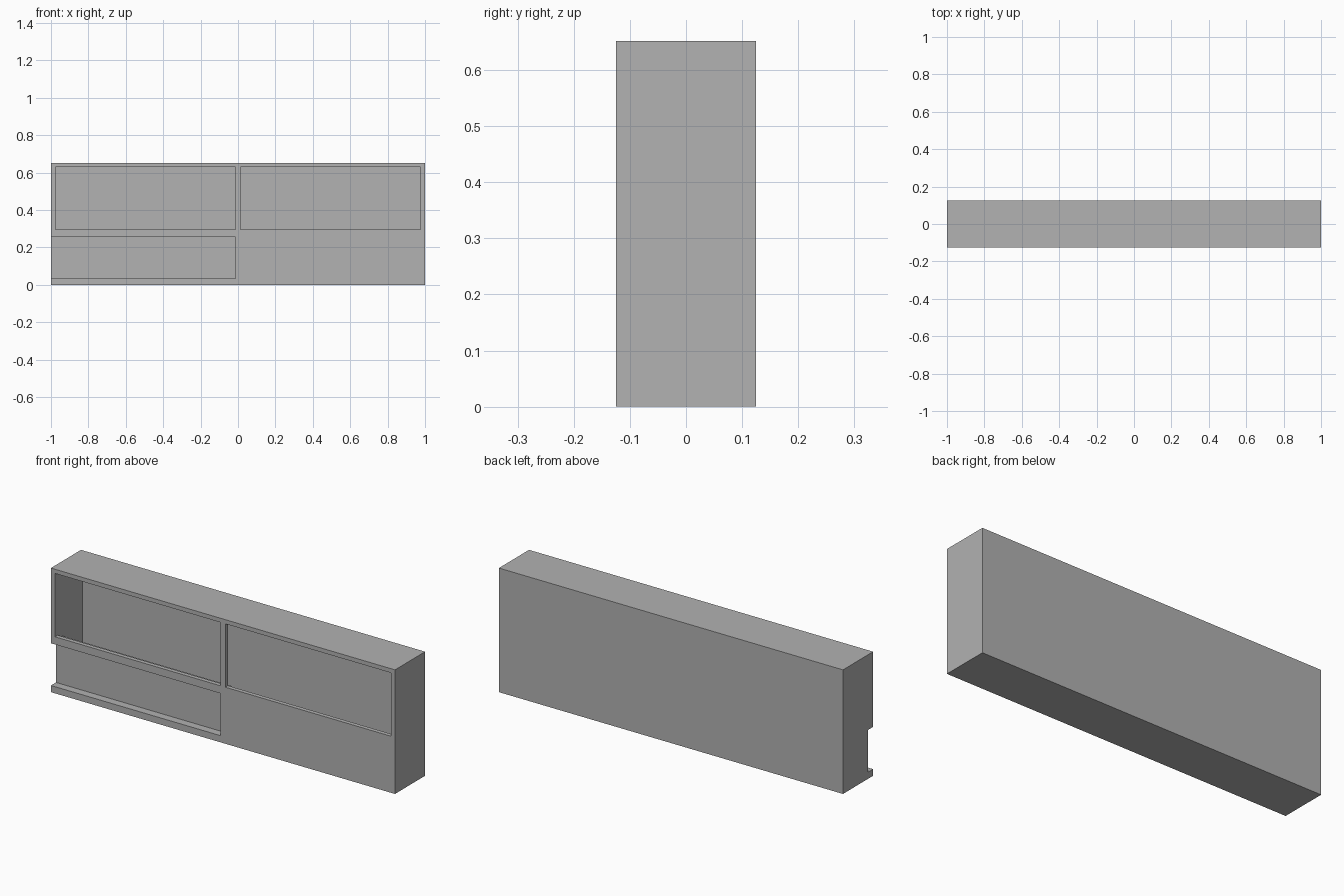
import bpy, bmesh, math

cube = bpy.data.objects.get("Cube")
if cube:
    bpy.data.objects.remove(cube, do_unlink=True)

# One plain grey for the whole case
grey = bpy.data.materials.new("plain grey")
grey.use_nodes = True
grey.diffuse_color = (0.445, 0.445, 0.445, 1)
grey.node_tree.nodes["Principled BSDF"].inputs["Base Color"].default_value = grey.diffuse_color


def box(name, xs, ys, zs):
    """Axis-aligned box spanning the given ranges."""
    bm = bmesh.new()
    bmesh.ops.create_cube(bm, size=1)
    for v in bm.verts:
        v.co = [r[0] if c < 0 else r[1] for c, r in zip(v.co, (xs, ys, zs))]
    mesh = bpy.data.meshes.new(name)
    bm.to_mesh(mesh)
    bm.free()
    mesh.materials.append(grey)
    obj = bpy.data.objects.new(name, mesh)
    bpy.context.collection.objects.link(obj)
    return obj


def combine(target, tool, operation):
    """Apply a boolean and discard the tool."""
    tool.hide_render = True
    mod = target.modifiers.new(operation, 'BOOLEAN')
    mod.operation = operation
    mod.solver = 'EXACT'
    mod.object = tool
    bpy.context.view_layer.update()
    graph = bpy.context.evaluated_depsgraph_get()
    result = bpy.data.meshes.new_from_object(target.evaluated_get(graph))
    target.modifiers.clear()
    target.data = result
    bpy.data.objects.remove(tool, do_unlink=True)


FRONT, BACK, TOP = -0.125, 0.125, 0.652
INNER_X, INNER_TOP, WALL, POST = 0.976, 0.63, 0.022, 0.0135

# Hollow case
case = box("case", (-1, 1), (FRONT, BACK), (0, TOP))
combine(case, box("cavity", (-INNER_X, INNER_X), (FRONT + WALL, BACK - WALL),
                  (WALL, INNER_TOP)), 'DIFFERENCE')

# Liner behind the lower left notch, then the notch, open at the side
combine(case, box("notch_liner", (-0.99, 0.007), (FRONT + 0.01, FRONT + 0.062),
                  (0.013, 0.278)), 'UNION')
combine(case, box("notch", (-1.1, -POST), (FRONT - 0.1, FRONT + 0.042),
                  (0.035, 0.257)), 'DIFFERENCE')

# Two window openings either side of a post
for xs in ((-INNER_X, -POST), (POST, INNER_X)):
    combine(case, box("window", xs, (FRONT - 0.1, FRONT + WALL + 0.01),
                      (0.297, INNER_TOP)), 'DIFFERENCE')

# Tidy the flat faces
bm = bmesh.new()
bm.from_mesh(case.data)
bmesh.ops.remove_doubles(bm, verts=bm.verts, dist=0.0001)
bmesh.ops.dissolve_limit(bm, angle_limit=math.radians(1), verts=bm.verts, edges=bm.edges)
bm.to_mesh(case.data)
bm.free()
